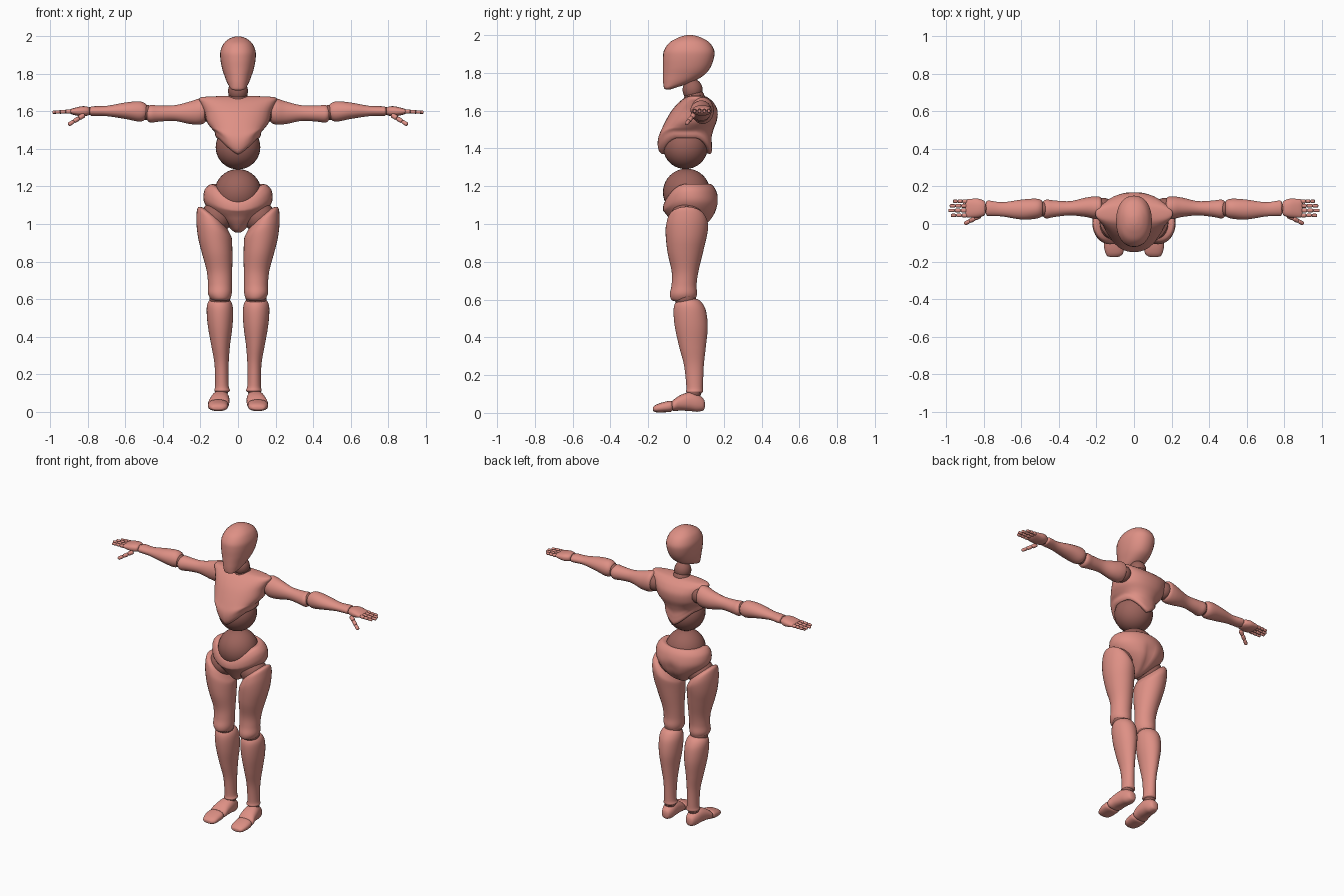
import bpy, bmesh, math
from mathutils import Vector


def material(name, rgb):
    m = bpy.data.materials.new(name)
    m.diffuse_color = (*rgb, 1)
    return m


SKIN = material("rose", (0.73, 0.28, 0.235))
JOINT = material("dark rose", (0.33, 0.125, 0.105))


def finish(name, bm, mat):
    bmesh.ops.recalc_face_normals(bm, faces=bm.faces)
    me = bpy.data.meshes.new(name)
    bm.to_mesh(me)
    bm.free()
    ob = bpy.data.objects.new(name, me)
    bpy.context.collection.objects.link(ob)
    me.materials.append(mat)
    bpy.ops.object.select_all(action='DESELECT')
    bpy.context.view_layer.objects.active = ob
    ob.select_set(True)
    bpy.ops.object.shade_smooth_by_angle(angle=math.radians(50))
    return ob


def spline(rows, steps):
    """Smooth curve through the section rows."""
    out = []
    for i in range(len(rows) - 1):
        p = [rows[max(0, min(len(rows) - 1, i + k))] for k in (-1, 0, 1, 2)]
        for s in range(steps):
            t = s / steps
            out.append([0.5 * (2 * b + (c - a) * t + (2 * a - 5 * b + 4 * c - d) * t * t
                               + (3 * b - a - 3 * c + d) * t ** 3) for a, b, c, d in zip(*p)])
    return out + [list(rows[-1])]


def loft(name, axis, rows, side=1, warp=None, power=2.0, n=32, steps=5, mat=SKIN):
    """Oval sections (t, a0, a1, b0, b1) along an axis; a and b are the other two axes."""
    bm = bmesh.new()
    rings = []
    for t, a0, a1, b0, b1 in spline(rows, steps):
        ring = []
        for k in range(n):
            ang = 2 * math.pi * k / n
            c, s = math.cos(ang), math.sin(ang)
            c = math.copysign(abs(c) ** (2 / power), c)
            s = math.copysign(abs(s) ** (2 / power), s)
            a = (a0 + a1) / 2 + c * (a1 - a0) / 2
            b = (b0 + b1) / 2 + s * (b1 - b0) / 2
            v = {'x': (t, a, b), 'y': (a, t, b), 'z': (a, b, t)}[axis]
            v = Vector(warp(*v, c, s) if warp else v)
            v.x *= side
            ring.append(bm.verts.new(v))
        rings.append(ring)
    for r0, r1 in zip(rings, rings[1:]):
        for k in range(n):
            j = (k + 1) % n
            bm.faces.new((r0[k], r0[j], r1[j], r1[k]))
    bm.faces.new(rings[0])
    bm.faces.new(rings[-1])
    return finish(name, bm, mat)


def ball(name, center, r, side=1, scale=(1, 1, 1)):
    bm = bmesh.new()
    bmesh.ops.create_uvsphere(bm, u_segments=32, v_segments=20, radius=r)
    for v in bm.verts:
        v.co = Vector(v.co[i] * scale[i] + center[i] for i in range(3))
        v.co.x *= side
    return finish(name, bm, JOINT)


def ramp(v, lo, hi):
    t = max(0, min(1, (v - lo) / (hi - lo)))
    return t * t * (3 - 2 * t)


def sym(rows):
    """Rows (z, half width, y0, y1) turned into centred sections."""
    return [(z, -w, w, y0, y1) for z, w, y0, y1 in rows]


# Head and neck
loft("head", 'z', sym([
    (1.712, .012, -.105, -.085), (1.72, .036, -.116, -.06), (1.75, .056, -.121, .03),
    (1.79, .072, -.122, .098), (1.83, .085, -.122, .13), (1.88, .094, -.122, .148),
    (1.92, .094, -.116, .149), (1.96, .078, -.088, .125), (1.985, .052, -.045, .085),
    (1.997, .025, -.01, .05), (2.0, .006, .012, .028)]), power=2.2)
ball("neck", (0, .035, 1.71), .053, scale=(1, 1, 1.1))
ball("neck_base", (0, .045, 1.665), .055)


# Ribcage, with its lower rim arched up at the sides
def rib_warp(x, y, z, c, s):
    return x, y, z + .085 * (1 - ramp(z, 1.37, 1.56)) * min(1, abs(c) * 1.1) ** 1.3


loft("ribcage", 'z', sym([
    (1.42, .03, -.04, .04), (1.385, .085, -.095, .095), (1.37, .108, -.122, .125),
    (1.385, .12, -.142, .137), (1.42, .125, -.15, .137), (1.46, .138, -.146, .136),
    (1.50, .15, -.13, .146), (1.55, .168, -.106, .164), (1.60, .18, -.076, .167),
    (1.64, .197, -.042, .148), (1.665, .207, -.012, .122), (1.677, .19, .01, .1),
    (1.682, .1, .03, .075)]), warp=rib_warp, power=2.2)
ball("belly", (0, -.003, 1.41), .119)
ball("waist", (0, .003, 1.168), .125)


# Pelvis, dipping at the front rim, with a cleft at the back
def pelvis_warp(x, y, z, c, s):
    z -= .095 * ramp(z, 1.03, 1.2) * max(0, -s) ** 2.5
    if s > 0:
        y -= .018 * math.exp(-(x / .025) ** 2) * (1 - ramp(z, 1.08, 1.16))
    return x, y, z


loft("pelvis", 'z', sym([
    (.955, .015, -.01, .05), (.965, .03, -.035, .075), (.99, .055, -.06, .11),
    (1.03, .105, -.09, .145), (1.07, .15, -.11, .164), (1.12, .182, -.12, .172),
    (1.17, .182, -.122, .162), (1.2, .165, -.118, .145), (1.212, .14, -.108, .125),
    (1.2, .1, -.08, .09)]), warp=pelvis_warp)


# Thigh top slopes up toward the outside
def thigh_warp(x, y, z, c, s):
    return x, y, z + .7 * (x - .13) * ramp(z, .9, 1.03)


THIGH = [(.59, .06, .13, -.055, .03), (.6, .043, .145, -.078, .048), (.63, .033, .16, -.085, .058),
         (.68, .032, .16, -.076, .056), (.75, .031, .167, -.076, .066), (.85, .03, .194, -.098, .09),
         (.95, .034, .219, -.108, .113), (1.0, .043, .221, -.104, .116), (1.035, .065, .21, -.088, .095),
         (1.05, .095, .18, -.05, .055)]
SHIN = [(.1, .06, .11, .015, .075), (.112, .043, .126, .0, .09), (.14, .05, .122, .002, .09),
        (.25, .05, .125, -.01, .094), (.35, .043, .142, -.036, .105), (.45, .03, .16, -.058, .115),
        (.53, .026, .167, -.066, .108), (.575, .032, .163, -.06, .09), (.6, .05, .145, -.04, .065),
        (.605, .08, .12, -.01, .03)]
FOOT = [(.1, .08, .1, .03, .055), (.092, .063, .117, .014, .075), (.06, .05, .132, .006, .1),
        (.02, .046, .142, .01, .11), (-.03, .046, .152, .012, .094), (-.065, .05, .159, .01, .07),
        (-.078, .075, .135, .02, .055)]
TOES = [(-.07, .07, .14, .02, .05), (-.08, .053, .158, .006, .064), (-.12, .053, .16, .003, .057),
        (-.155, .058, .152, .003, .045), (-.172, .075, .14, .008, .033), (-.176, .095, .12, .014, .026)]
# Arm sections: (x, y0, y1, z0, z1)
UPPER_ARM = [(.165, .055, .11, 1.57, 1.635), (.178, .032, .142, 1.54, 1.668), (.21, .028, .147, 1.53, 1.668),
             (.26, .038, .14, 1.534, 1.652), (.34, .046, .122, 1.55, 1.633), (.42, .038, .125, 1.546, 1.632),
             (.465, .03, .13, 1.541, 1.634), (.485, .04, .12, 1.555, 1.622), (.488, .06, .1, 1.58, 1.6)]
FOREARM = [(.485, .06, .1, 1.58, 1.62), (.492, .04, .125, 1.56, 1.64), (.525, .028, .135, 1.546, 1.654),
           (.6, .024, .13, 1.56, 1.648), (.7, .04, .116, 1.575, 1.63), (.765, .043, .124, 1.576, 1.628),
           (.785, .045, .122, 1.578, 1.625), (.792, .065, .1, 1.592, 1.612)]
PALM = [(.79, .065, .1, 1.59, 1.61), (.798, .046, .122, 1.58, 1.624), (.83, .035, .135, 1.574, 1.628),
        (.87, .034, .134, 1.58, 1.62), (.893, .037, .13, 1.588, 1.612), (.898, .05, .12, 1.595, 1.606)]


def finger(name, start, direction, length, r, side):
    """Three rounded segments in a row."""
    d = Vector(direction).normalized()
    rot = Vector((1, 0, 0)).rotation_difference(d)
    seg = length / 3
    for i in range(3):
        q = r * (1 - .1 * i)
        rows = [(i * seg + f * seg, -q * g, q * g, -q * g, q * g)
                for f, g in ((0, .4), (.12, .9), (.5, .95), (.88, .9), (1.0, .4))]
        loft(f"{name}_segment_{i + 1}", 'x', rows, side, n=12, steps=3,
             warp=lambda x, y, z, c, s: Vector(start) + rot @ Vector((x, y, z)))


for side, tag in ((1, "left"), (-1, "right")):
    # Leg
    ball(f"{tag}_hip_joint", (.115, .005, 1.035), .085, side)
    loft(f"{tag}_thigh", 'z', THIGH, side, thigh_warp)
    ball(f"{tag}_knee_joint", (.097, -.003, .605), .056, side)
    loft(f"{tag}_shin", 'z', SHIN, side)
    ball(f"{tag}_ankle_joint", (.088, .045, .108), .036, side)
    loft(f"{tag}_foot", 'y', FOOT, side, power=2.3)
    loft(f"{tag}_toes", 'y', TOES, side, power=2.4)
    # Arm
    ball(f"{tag}_shoulder_joint", (.165, .085, 1.6), .055, side)
    loft(f"{tag}_upper_arm", 'x', UPPER_ARM, side)
    ball(f"{tag}_elbow_joint", (.487, .08, 1.595), .04, side)
    loft(f"{tag}_forearm", 'x', FOREARM, side)
    ball(f"{tag}_wrist_joint", (.791, .083, 1.602), .021, side)
    loft(f"{tag}_palm", 'x', PALM, side, power=2.4)
    # Fingers and thumb
    for name, y, length in (("index", .046, .087), ("middle", .072, .1),
                            ("ring", .097, .093), ("little", .121, .075)):
        finger(f"{tag}_{name}_finger", (.89, y, 1.6), (1, 0, -.04), length, .0115, side)
    finger(f"{tag}_thumb", (.82, .045, 1.582), (.08, -.042, -.05), .108, .014, side)
